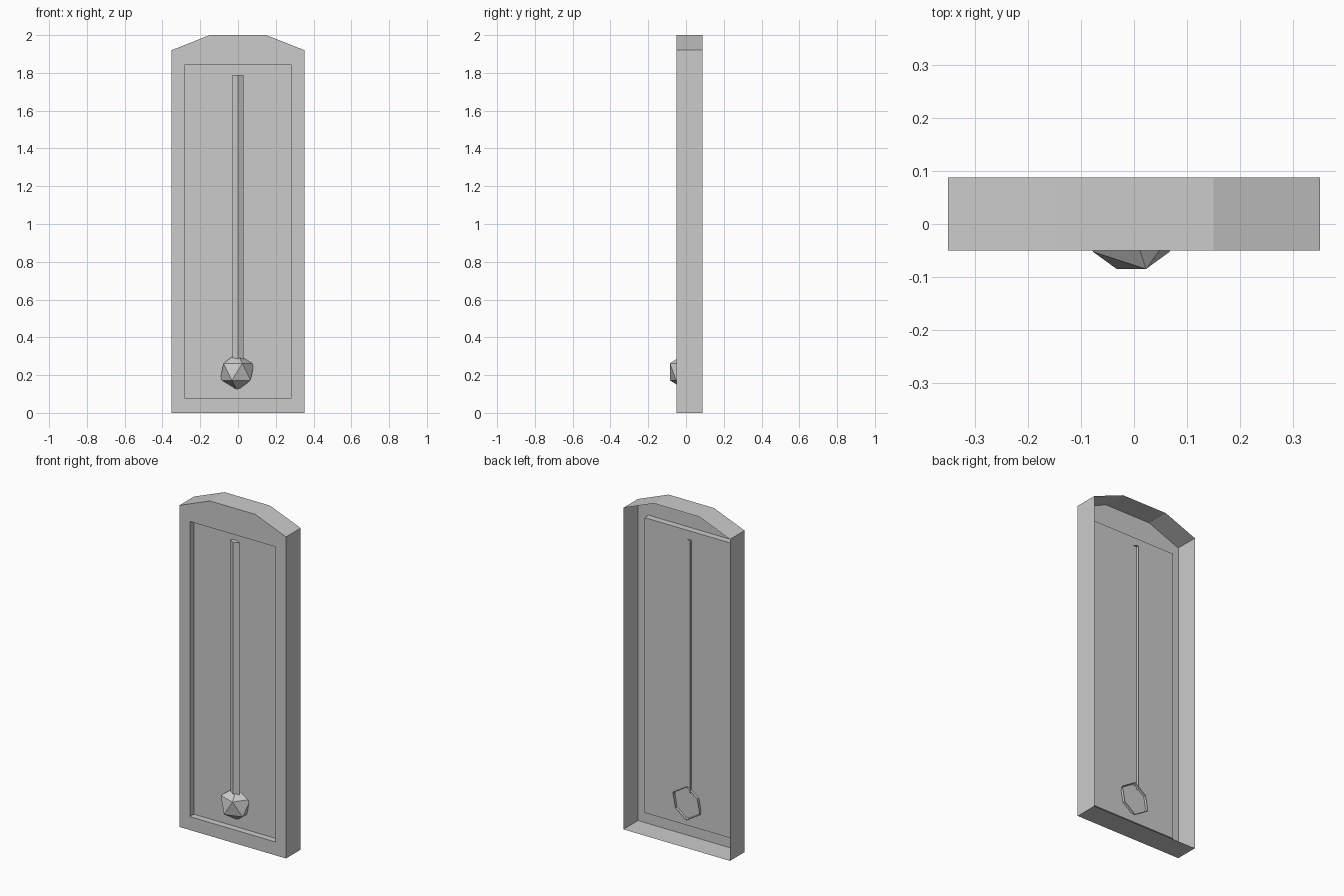
import bpy
import bmesh
import math
from mathutils import Matrix

cube = bpy.data.objects.get("Cube")
if cube:
    bpy.data.objects.remove(cube, do_unlink=True)

grey = bpy.data.materials.new("plain_grey")
grey.use_nodes = True
colour = (0.6, 0.6, 0.6, 1.0)
grey.diffuse_color = colour
grey.node_tree.nodes["Principled BSDF"].inputs["Base Color"].default_value = colour

FRONT, BACK, PANEL = -0.05, 0.088, -0.012


def finish(bm, name):
    bmesh.ops.recalc_face_normals(bm, faces=bm.faces)
    mesh = bpy.data.meshes.new(name)
    bm.to_mesh(mesh)
    bm.free()
    mesh.materials.append(grey)
    obj = bpy.data.objects.new(name, mesh)
    bpy.context.collection.objects.link(obj)
    return obj


def ring(bm, points, y):
    return [bm.verts.new((x, y, z)) for x, z in points]


def walls(bm, first, second):
    for i in range(len(first)):
        j = (i + 1) % len(first)
        bm.faces.new((first[i], first[j], second[j], second[i]))


# Open-backed case: outer walls, front frame, recess walls and recessed panel
outline = [(-0.352, 0), (0.352, 0), (0.352, 1.92), (0.15, 2), (-0.15, 2), (-0.352, 1.92)]
window = [(-0.283, 0.08), (0.283, 0.08), (0.283, 1.842), (-0.283, 1.842)]
bm = bmesh.new()
outer = ring(bm, outline, FRONT)
inner = ring(bm, window, FRONT)
panel = ring(bm, window, PANEL)
walls(bm, outer, ring(bm, outline, BACK))
walls(bm, inner, panel)
bm.faces.new(panel)
bottom_left, bottom_right, right, peak_r, peak_l, left = outer
a, b, c, d = inner
bm.faces.new((bottom_left, bottom_right, b, a))
bm.faces.new((bottom_right, right, c, b))
bm.faces.new((right, peak_r, peak_l, left, d, c))
bm.faces.new((left, bottom_left, a, d))
finish(bm, "case")

# Six-sided tube with its two back faces left off
bm = bmesh.new()
RADIUS, LOW, HIGH = 0.033, 0.284, 1.79
section = []
for i in range(5):
    angle = math.radians(150 + 60 * i)
    section.append((RADIUS * math.cos(angle), PANEL + RADIUS * math.sin(angle)))
section = section[:4] if len(section) < 5 else section
section = [p for p in section if p[1] < PANEL + RADIUS * 0.9][:4]
low = [bm.verts.new((x, y, LOW)) for x, y in section]
high = [bm.verts.new((x, y, HIGH)) for x, y in section]
for i in range(len(section) - 1):
    bm.faces.new((low[i], low[i + 1], high[i + 1], high[i]))
bm.faces.new(high)
finish(bm, "tube")

# Faceted bulb, open at the back
bm = bmesh.new()
bmesh.ops.create_icosphere(bm, subdivisions=1, radius=0.1,
                           matrix=Matrix.Translation((-0.005, 0, 0.2175)))
bmesh.ops.bisect_plane(bm, geom=bm.verts[:] + bm.edges[:] + bm.faces[:],
                       plane_co=(0, 0.004, 0), plane_no=(0, 1, 0), clear_outer=True)
finish(bm, "bulb")
